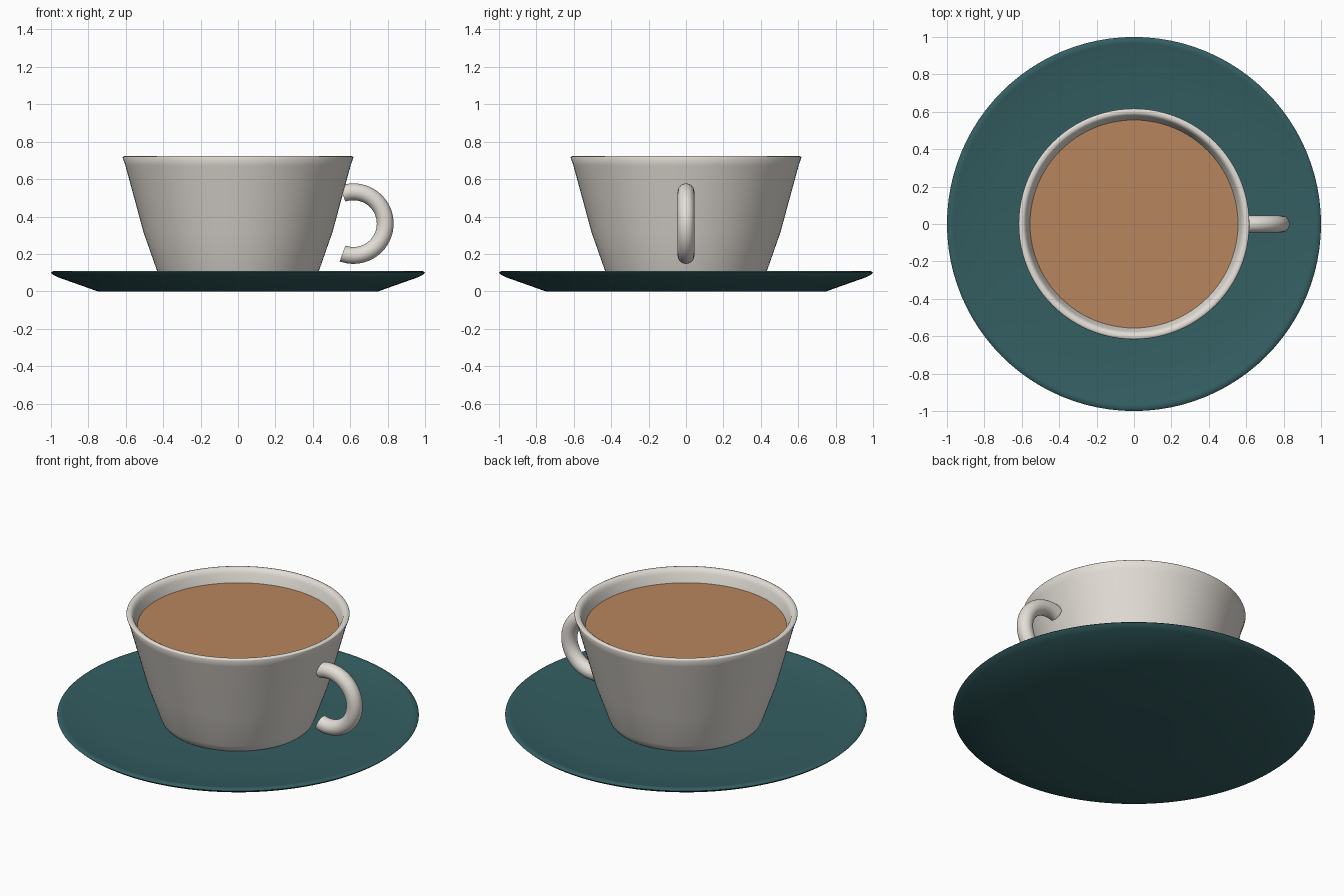
import bpy, math
from mathutils import Vector

if "Cube" in bpy.data.objects:
    bpy.data.objects.remove(bpy.data.objects["Cube"])


def material(name, color):
    m = bpy.data.materials.new(name)
    m.diffuse_color = (*color, 1)
    m.use_nodes = True
    m.node_tree.nodes["Principled BSDF"].inputs["Base Color"].default_value = m.diffuse_color
    return m


CERAMIC = material("warm_white_ceramic", (0.77, 0.73, 0.675))
TEAL = material("dark_teal_glaze", (0.034, 0.112, 0.121))
COFFEE = material("milky_coffee", (0.48, 0.24, 0.11))


def build(name, verts, faces, mat, angle=50):
    me = bpy.data.meshes.new(name)
    me.from_pydata(verts, [], faces)
    me.materials.append(mat)
    ob = bpy.data.objects.new(name, me)
    bpy.context.collection.objects.link(ob)
    bpy.ops.object.select_all(action='DESELECT')
    ob.select_set(True)
    bpy.context.view_layer.objects.active = ob
    bpy.ops.object.shade_smooth_by_angle(angle=math.radians(angle))
    return ob


def lathe(name, profile, mat, n=96, angle=50):
    """Revolve (radius, z) points, ordered from bottom axis outward to top axis, with end caps."""
    verts = [(r * math.cos(2 * math.pi * i / n), r * math.sin(2 * math.pi * i / n), z)
             for r, z in profile for i in range(n)]
    faces = [(k * n + i, k * n + (i + 1) % n, (k + 1) * n + (i + 1) % n, (k + 1) * n + i)
             for k in range(len(profile) - 1) for i in range(n)]
    last = (len(profile) - 1) * n
    faces += [tuple(reversed(range(n))), tuple(range(last, last + n))]
    return build(name, verts, faces, mat, angle)


# Saucer: flat foot, sloping underside, rounded rim and shallow dish
lathe("saucer", [(0.2, 0), (0.75, 0), (0.965, 0.076), (0.985, 0.086), (1.0, 0.1), (0.993, 0.106),
                 (0.978, 0.11), (0.965, 0.108), (0.94, 0.101), (0.75, 0.085), (0.45, 0.068),
                 (0.2, 0.062)], TEAL)

# Cup: flared wall with a broad rounded lip and hollow inside
lathe("cup", [(0.2, 0.062), (0.405, 0.064), (0.42, 0.08), (0.433, 0.11), (0.505, 0.315),
              (0.602, 0.672), (0.617, 0.716), (0.615, 0.72), (0.606, 0.723), (0.593, 0.722),
              (0.583, 0.716), (0.574, 0.696), (0.556, 0.645), (0.46, 0.31), (0.38, 0.12),
              (0.2, 0.11)], CERAMIC, angle=60)

# Drink surface
lathe("drink", [(0.556, 0.637), (0.557, 0.645)], COFFEE, angle=30)

# Handle: open ring, its gap facing the cup
CENTRE, RING, TUBE, SPAN = Vector((0.617, 0, 0.362)), 0.17, 0.045, math.radians(110)
STEPS, SIDES = 40, 24
verts, faces = [], []
for i in range(STEPS + 1):
    a = -SPAN + 2 * SPAN * i / STEPS
    out = Vector((math.cos(a), 0, math.sin(a)))
    for j in range(SIDES):
        b = 2 * math.pi * j / SIDES
        verts.append(CENTRE + out * (RING + TUBE * math.cos(b)) + Vector((0, TUBE * math.sin(b), 0)))
for i in range(STEPS):
    for j in range(SIDES):
        k = (j + 1) % SIDES
        faces.append((i * SIDES + j, i * SIDES + k, (i + 1) * SIDES + k, (i + 1) * SIDES + j))
faces += [tuple(reversed(range(SIDES))), tuple(range(STEPS * SIDES, (STEPS + 1) * SIDES))]
build("handle", verts, faces, CERAMIC)
